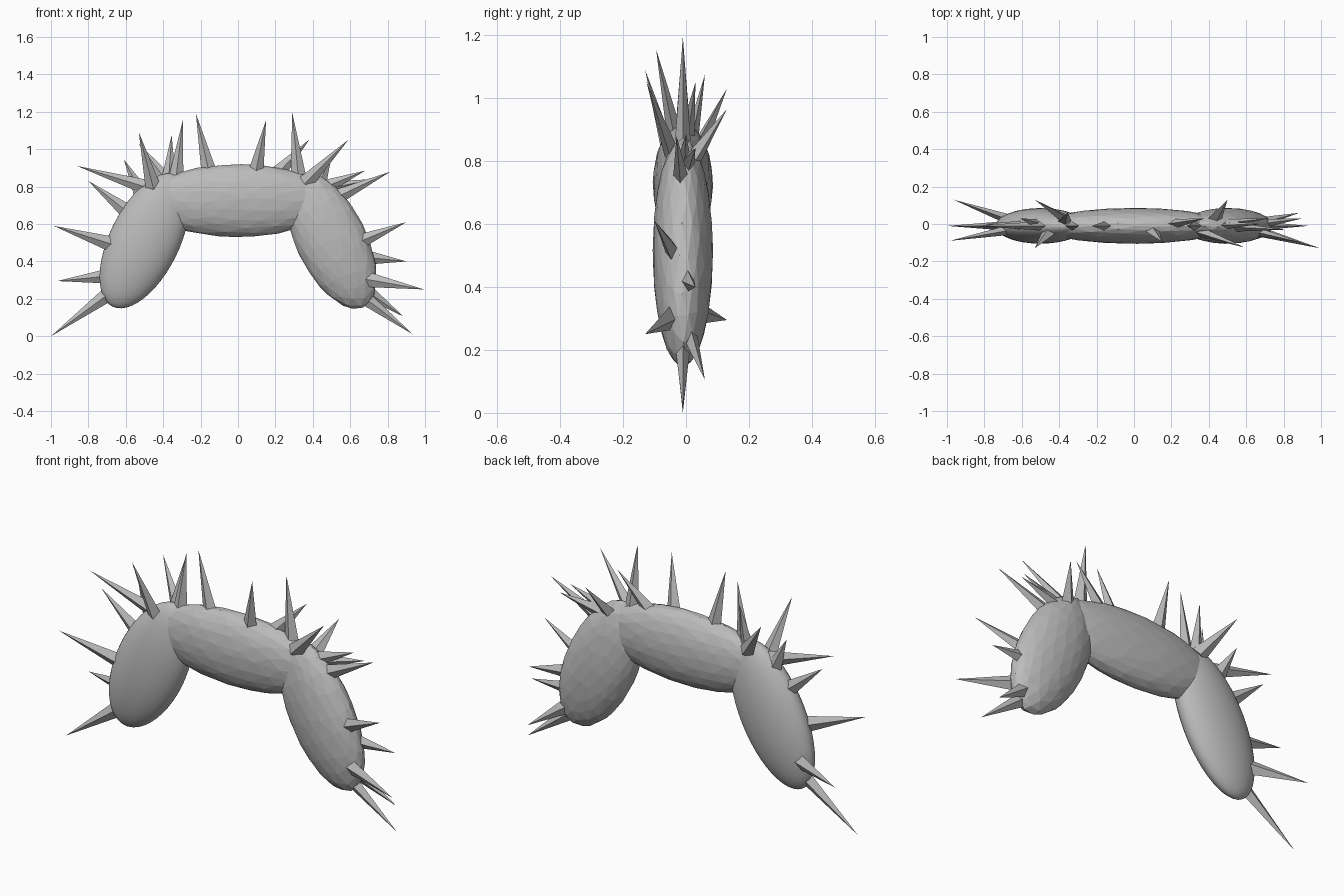
import bpy, bmesh, math, random
from mathutils import Vector, Matrix

if "Cube" in bpy.data.objects:
    bpy.data.objects.remove(bpy.data.objects["Cube"])

random.seed(4)
grey = bpy.data.materials.new("plain grey")
grey.diffuse_color = (0.5, 0.5, 0.5, 1)
grey.use_nodes = True
grey.node_tree.nodes["Principled BSDF"].inputs["Base Color"].default_value = grey.diffuse_color
Y = -0.01  # middle plane of the arch


def finish(bm, name, smooth=False):
    mesh = bpy.data.meshes.new(name)
    bmesh.ops.recalc_face_normals(bm, faces=bm.faces)
    bm.to_mesh(mesh)
    bm.free()
    mesh.materials.append(grey)
    for p in mesh.polygons:
        p.use_smooth = smooth
    ob = bpy.data.objects.new(name, mesh)
    bpy.context.collection.objects.link(ob)
    return ob


def ellipsoid(name, centre, radii, tilt, smooth):
    """Tilted ellipsoid, either smooth or with slightly uneven flat facets."""
    bm = bmesh.new()
    if smooth:
        bmesh.ops.create_uvsphere(bm, u_segments=40, v_segments=24, radius=1)
    else:
        bmesh.ops.create_icosphere(bm, subdivisions=3, radius=1.01)
        for v in bm.verts:
            r = v.co.length
            v.co += Vector([random.uniform(-0.05, 0.05) for _ in range(3)])
            v.co = v.co.normalized() * r
    bm.transform(Matrix.Translation(centre) @ Matrix.Rotation(tilt, 4, 'Y')
                 @ Matrix.Diagonal((*radii, 1)))
    return finish(bm, name, smooth)


def spike(name, bx, bz, tx, tz, ty):
    """Slim four-sided thorn from a base in the body to its tip."""
    base = Vector((bx, Y + 0.35 * (ty - Y), bz))
    tip = Vector((tx, ty, tz))
    d = (tip - base).normalized()
    base -= d * 0.03
    side = d.cross(Vector((0, 1, 0))).normalized()
    depth = side.cross(d)
    bm = bmesh.new()
    ring = [bm.verts.new(base + side * a * 0.042 + depth * b * 0.026)
            for a, b in ((1, 0), (0, 1), (-1, 0), (0, -1))]
    top = bm.verts.new(tip)
    bm.faces.new(ring)
    for i in range(4):
        bm.faces.new((ring[i], ring[(i + 1) % 4], top))
    return finish(bm, name)


# Body: a level middle and two drooping limbs
ellipsoid("middle_body", (0, Y, 0.725), (0.5, 0.095, 0.193), 0, False)
ellipsoid("left_limb", (-0.5, Y, 0.51), (0.187, 0.095, 0.391), math.radians(26), True)
ellipsoid("right_limb", (0.5, Y, 0.51), (0.187, 0.095, 0.391), math.radians(-26), False)

# Spikes: base x, base z, tip x, tip z, tip y
left = [
    (-0.70, 0.22, -1.00, 0.00, -0.01),
    (-0.71, 0.32, -0.965, 0.295, 0.13),
    (-0.70, 0.50, -0.985, 0.59, -0.09),
    (-0.61, 0.68, -0.80, 0.83, 0.0),
    (-0.50, 0.80, -0.86, 0.91, -0.01),
    (-0.53, 0.79, -0.61, 0.945, 0.03),
    (-0.46, 0.82, -0.53, 1.09, -0.13),
    (-0.39, 0.84, -0.53, 1.03, 0.13),
    (-0.37, 0.85, -0.355, 1.075, 0.06),
    (-0.33, 0.86, -0.295, 1.155, -0.01),
]
middle = [
    (-0.16, 0.90, -0.225, 1.19, -0.01),
    (0.10, 0.90, 0.15, 1.155, -0.095),
    (0.32, 0.88, 0.29, 1.195, -0.01),
    (0.23, 0.89, 0.38, 1.05, 0.03),
]
right = [
    (0.38, 0.84, 0.59, 1.05, -0.125),
    (0.44, 0.83, 0.50, 0.965, 0.13),
    (0.47, 0.80, 0.68, 0.885, 0.0),
    (0.49, 0.79, 0.72, 0.84, 0.03),
    (0.54, 0.75, 0.815, 0.88, -0.03),
    (0.66, 0.51, 0.90, 0.61, -0.10),
    (0.70, 0.42, 0.90, 0.40, 0.03),
    (0.71, 0.30, 0.995, 0.25, -0.13),
    (0.69, 0.24, 0.885, 0.105, 0.06),
    (0.67, 0.21, 0.935, 0.01, -0.01),
]
for group, rows in (("left", left), ("middle", middle), ("right", right)):
    for i, row in enumerate(rows):
        spike(f"{group}_spike_{i + 1}", *row)
